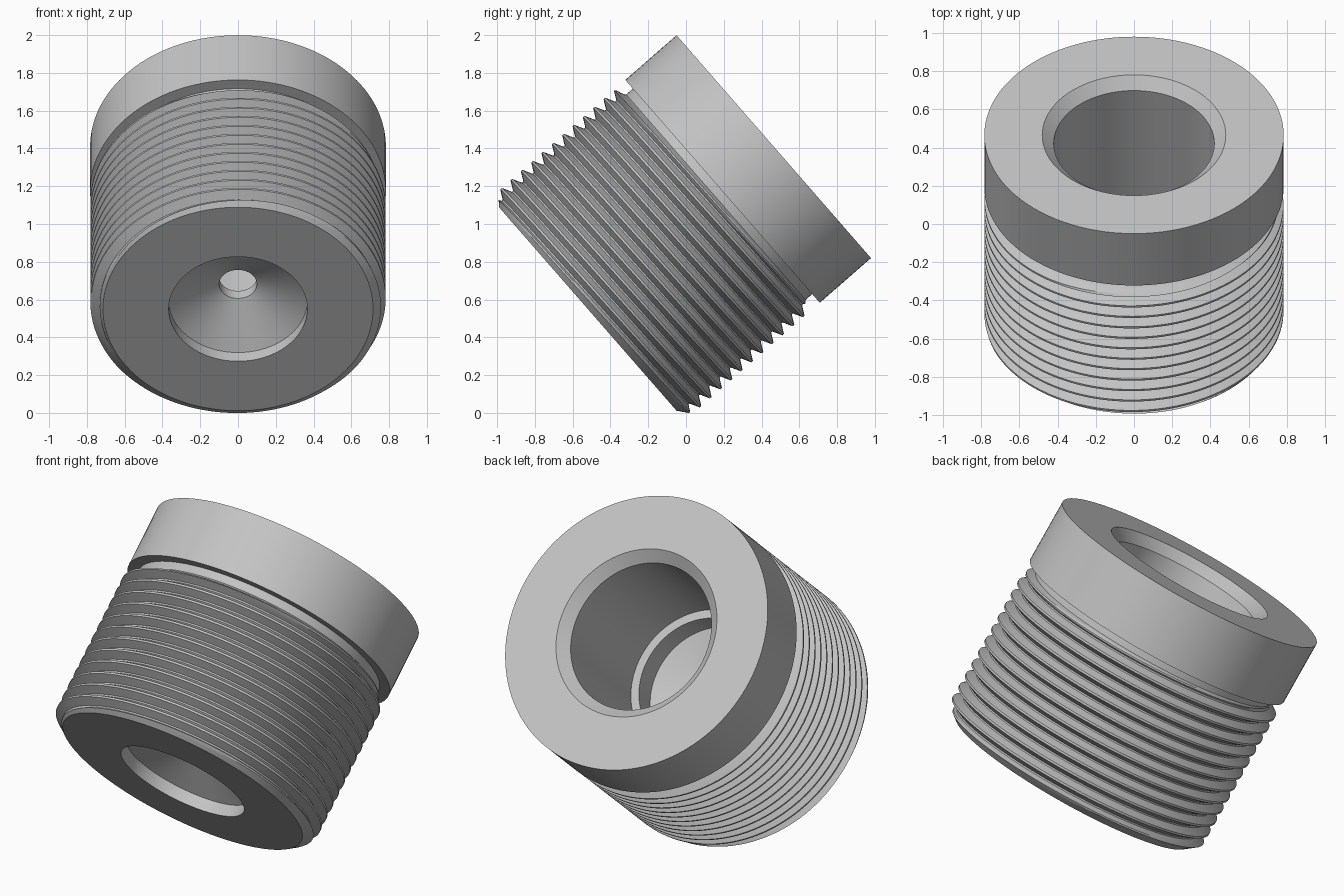
import bpy, bmesh, math
from mathutils import Matrix

if "Cube" in bpy.data.objects:
    bpy.data.objects.remove(bpy.data.objects["Cube"])

SEG = 128
TILT = math.atan2(0.7535, 0.6577)
PLACE = Matrix.Translation((0, -0.52, 0.55)) @ Matrix.Rotation(-TILT, 4, 'X')

grey = bpy.data.materials.new("light_grey")
grey.diffuse_color = (0.55, 0.55, 0.55, 1)
grey.use_nodes = True
grey.node_tree.nodes["Principled BSDF"].inputs["Base Color"].default_value = grey.diffuse_color


def skin(name, columns, closed):
    """Bridge neighbouring columns of points into a tilted, sharp-edged surface."""
    bm = bmesh.new()
    cols = [[bm.verts.new(p) for p in col] for col in columns]
    for a, b in zip(cols, cols[1:]):
        n = len(a)
        for i in range(n if closed else n - 1):
            j = (i + 1) % n
            bm.faces.new((a[i], b[i], b[j], a[j]))
    bmesh.ops.remove_doubles(bm, verts=bm.verts, dist=1e-5)
    bmesh.ops.dissolve_degenerate(bm, edges=bm.edges, dist=1e-5)
    if closed:
        bmesh.ops.recalc_face_normals(bm, faces=bm.faces)
    mesh = bpy.data.meshes.new(name)
    bm.to_mesh(mesh)
    bm.free()
    mesh.materials.append(grey)
    obj = bpy.data.objects.new(name, mesh)
    bpy.context.collection.objects.link(obj)
    obj.matrix_world = PLACE
    bpy.ops.object.select_all(action='DESELECT')
    obj.select_set(True)
    bpy.context.view_layer.objects.active = obj
    bpy.ops.object.shade_smooth_by_angle(angle=math.radians(25))
    return obj


def ring_point(r, s, k):
    a = 2 * math.pi * k / SEG
    return (r * math.cos(a), r * math.sin(a), s)


# Plug body: core, neck, head, chamfered bore, stepped seat and conical orifice
profile = [
    (0.715, 0.0), (0.722, 0.90), (0.722, 0.947),     # core and neck
    (0.783, 0.947), (0.783, 1.307),                  # head
    (0.48, 1.307), (0.42, 1.25),                     # bore chamfer
    (0.42, 0.50), (0.372, 0.50), (0.372, 0.36),      # ledge and seat
    (0.10, 0.26), (0.10, 0.20),                      # orifice
    (0.367, 0.07), (0.367, 0.0),                     # lower cone and recess
]
skin("plug_body", [[ring_point(r, s, k) for r, s in profile]
                   for k in range(SEG + 1)], True)

# Helical thread with a chamfered start and a short run-out below the neck
PITCH, FIRST, END = 0.0726, 0.073, 0.90
ROOT, CREST = 0.732, 0.782
STEPS = [-0.44, -0.32, -0.2, -0.08, 0.08, 0.2, 0.32, 0.44]


def thread_radius(s, turn):
    t = (s - FIRST) / PITCH - turn
    d = abs(t - round(t))
    tooth = min(1, max(0, (0.44 - d) / 0.36))
    r = ROOT + (CREST - ROOT) * tooth
    r = min(r, 0.715 + 1.25 * s)
    fade = min(1, (END - s) / 0.03)
    return 0.722 + (r - 0.722) * fade if s > 0.5 else r


columns = []
for k in range(SEG + 1):
    turn = k / SEG + 0.25
    col = []
    for n in range(-4, 15):
        for f in STEPS:
            s = min(END, max(0.0, FIRST + PITCH * (n + f + turn)))
            col.append(ring_point(thread_radius(s, turn), s, k))
    columns.append(col)
skin("thread", columns, False)
